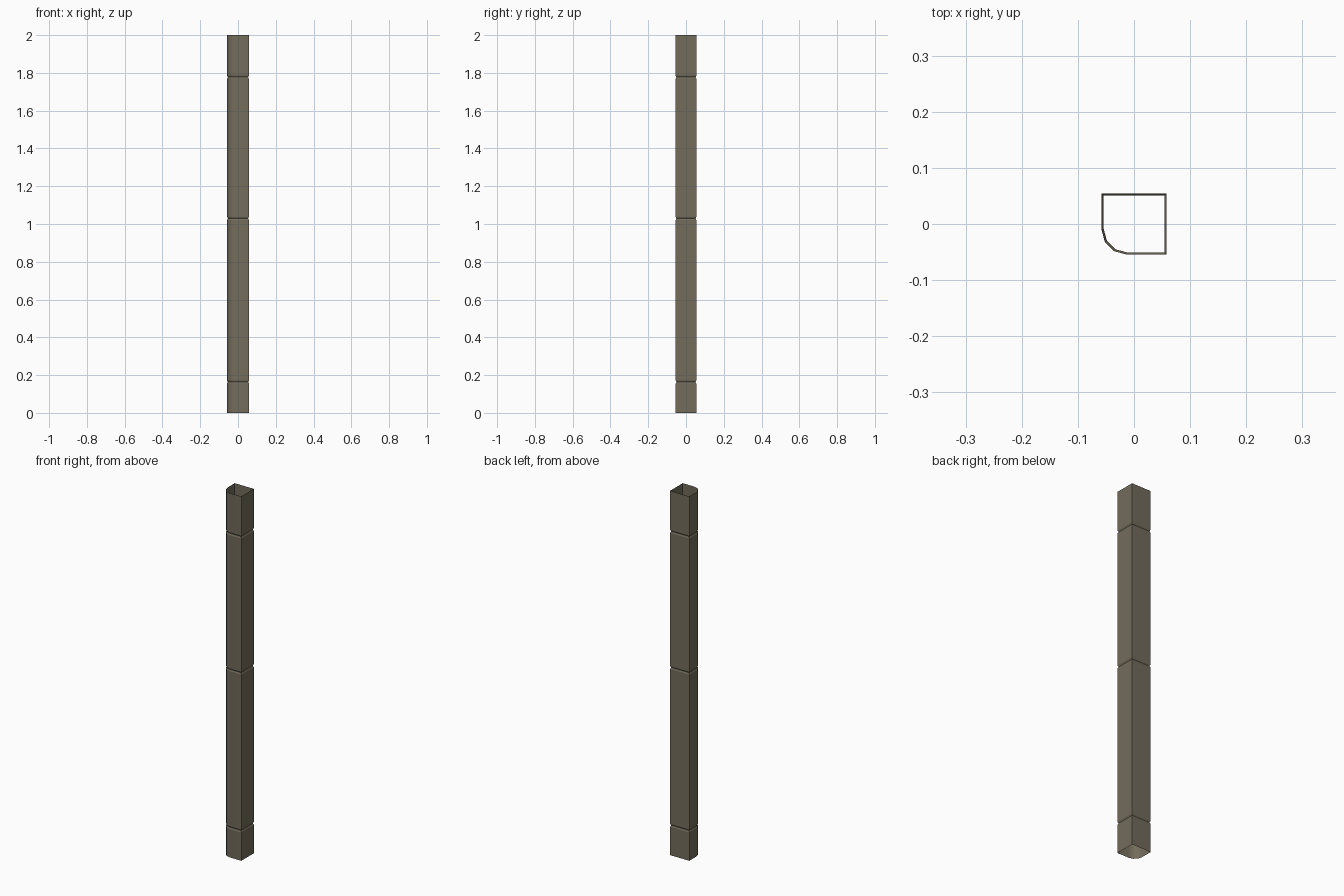
import bpy, bmesh, math

if "Cube" in bpy.data.objects:
    bpy.data.objects.remove(bpy.data.objects["Cube"])

HX, HY, R = 0.058, 0.0545, 0.045      # half sizes and rounded corner radius
HEIGHT, INSET, HALF_GROOVE = 2.0, 0.93, 0.008
GROOVES = (0.164, 1.03, 1.777)

# Cross-section, counter-clockwise: rounded front-left corner, then three square corners
profile = []
for k in range(4):
    a = math.pi + k * math.pi / 6
    profile.append((-HX + R + R * math.cos(a), -HY + R + R * math.sin(a)))
profile += [(HX, -HY), (HX, HY), (-HX, HY)]
n = len(profile)

# Levels up the post: (height, profile scale)
levels = [(0.0, 1.0)]
for z in GROOVES:
    levels += [(z - HALF_GROOVE, 1.0), (z, INSET), (z + HALF_GROOVE, 1.0)]
levels.append((HEIGHT, 1.0))

# Open tube lofted through the levels
bm = bmesh.new()
rings = [[bm.verts.new((x * s, y * s, z)) for x, y in profile] for z, s in levels]
for j in range(len(rings) - 1):
    lo, hi = rings[j], rings[j + 1]
    is_wall = levels[j][1] == levels[j + 1][1]
    for i in range(n):
        m = (i + 1) % n
        f = bm.faces.new((lo[i], lo[m], hi[m], hi[i]))
        f.smooth = is_wall
    for i in (4, 5, 6):                # keep the square corners crisp
        bm.edges.get((lo[i], hi[i])).smooth = False

mesh = bpy.data.meshes.new("grooved_post")
bm.to_mesh(mesh)
bm.free()
post = bpy.data.objects.new("grooved_post", mesh)
bpy.context.collection.objects.link(post)

# Dull olive-brown colour
mat = bpy.data.materials.new("olive_brown")
mat.diffuse_color = (0.17, 0.15, 0.105, 1.0)
mat.use_nodes = True
mat.node_tree.nodes["Principled BSDF"].inputs["Base Color"].default_value = mat.diffuse_color
mesh.materials.append(mat)
